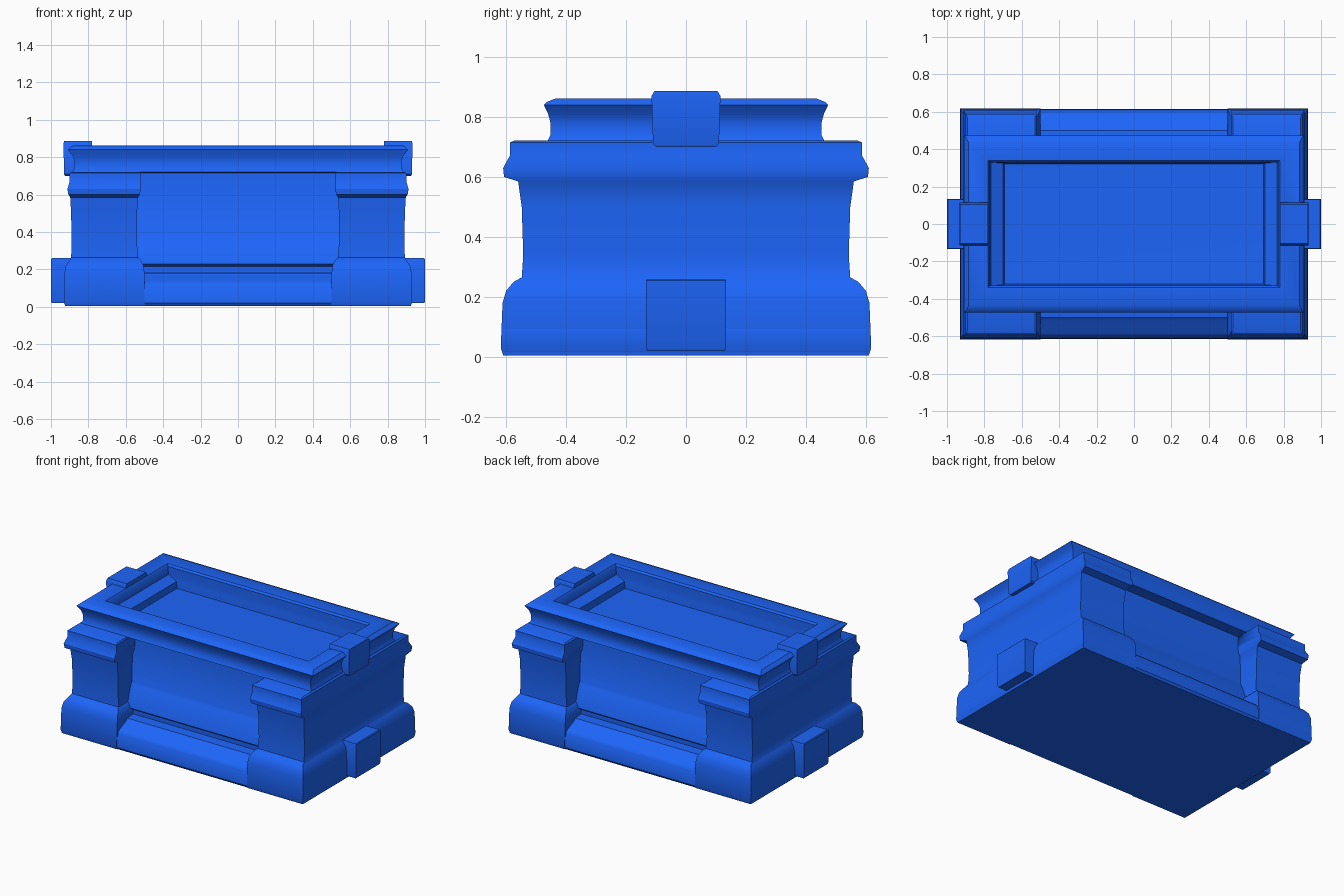
import bpy, bmesh


def finish(name, bm, angle=0.6):
    bmesh.ops.recalc_face_normals(bm, faces=bm.faces)
    me = bpy.data.meshes.new(name)
    bm.to_mesh(me)
    bm.free()
    ob = bpy.data.objects.new(name, me)
    bpy.context.collection.objects.link(ob)
    ob.data.materials.append(stone)
    bpy.ops.object.select_all(action='DESELECT')
    ob.select_set(True)
    bpy.context.view_layer.objects.active = ob
    bpy.ops.object.shade_smooth_by_angle(angle=angle)
    return ob


def loft(name, rings):
    """Stack of rectangles (x0, x1, half_y, z), capped at both ends."""
    bm = bmesh.new()
    prev = first = None
    for x0, x1, hy, z in rings:
        cur = [bm.verts.new(p) for p in
               ((x0, -hy, z), (x1, -hy, z), (x1, hy, z), (x0, hy, z))]
        if prev:
            for i in range(4):
                j = (i + 1) % 4
                bm.faces.new((prev[i], prev[j], cur[j], cur[i]))
        else:
            first = cur
        prev = cur
    bm.faces.new(first[::-1])
    bm.faces.new(prev)
    return finish(name, bm)


def extrude_x(name, profile, hx, side):
    """Closed (y, z) profile swept along x, on the front or back."""
    bm = bmesh.new()
    a = [bm.verts.new((-hx, side * y, z)) for y, z in profile]
    f = bm.faces.new(a)
    r = bmesh.ops.extrude_face_region(bm, geom=[f])
    vs = [g for g in r['geom'] if isinstance(g, bmesh.types.BMVert)]
    bmesh.ops.translate(bm, verts=vs, vec=(2 * hx, 0, 0))
    return finish(name, bm)


stone = bpy.data.materials.new("blue_stone")
stone.diffuse_color = (0.012, 0.13, 0.95, 1)

# Bottom plinth
loft("plinth", [(-x, x, y, z) for x, y, z in (
    (0.92, 0.605, 0.005), (0.93, 0.615, 0.02), (0.93, 0.612, 0.09),
    (0.92, 0.59, 0.125))])

# Hollow that clears the end blocks inside the basin
cutter = loft("basin_cutter", [(-0.73, 0.73, 0.36, 0.6), (-0.73, 0.73, 0.36, 1.0)])
cutter.hide_render = True
cutter.hide_viewport = True

# End blocks with foot, shaft and cornice: (inner x, outer x, half y, z)
END = [(0.50, 0.925, 0.61, 0.005), (0.50, 0.93, 0.618, 0.03),
       (0.50, 0.928, 0.612, 0.18), (0.505, 0.92, 0.60, 0.22),
       (0.52, 0.90, 0.575, 0.25), (0.535, 0.892, 0.548, 0.265),
       (0.54, 0.89, 0.543, 0.34), (0.54, 0.892, 0.548, 0.50),
       (0.535, 0.897, 0.56, 0.585), (0.525, 0.907, 0.607, 0.60),
       (0.52, 0.912, 0.61, 0.63), (0.52, 0.90, 0.588, 0.67),
       (0.52, 0.90, 0.588, 0.715), (0.53, 0.89, 0.57, 0.722)]
for s, label in ((1, "right"), (-1, "left")):
    block = loft(label + "_end_block",
                 [(s * a, s * b, y, z) for a, b, y, z in END])
    m = block.modifiers.new("hollow", 'BOOLEAN')
    m.object = cutter
    m.operation = 'DIFFERENCE'
    m.solver = 'EXACT'

    # Foot block and top bracket at the middle of each end
    loft(label + "_foot_block", [(s * 0.82, s * 0.995, 0.13, 0.02),
                                 (s * 0.82, s * 1.0, 0.133, 0.03),
                                 (s * 0.82, s * 1.0, 0.133, 0.255),
                                 (s * 0.82, s * 0.995, 0.13, 0.26)])
    loft(label + "_top_bracket", [(s * 0.84, s * 0.925, 0.10, 0.70),
                                  (s * 0.80, s * 0.93, 0.11, 0.71),
                                  (s * 0.78, s * 0.933, 0.115, 0.87),
                                  (s * 0.78, s * 0.93, 0.105, 0.887)])

# Recessed panels with a sloping sill, front and back
PANEL = [(0.24, 0.10), (0.605, 0.10), (0.60, 0.12), (0.585, 0.135),
         (0.515, 0.165), (0.50, 0.18), (0.435, 0.185), (0.435, 0.215),
         (0.455, 0.23), (0.45, 0.25), (0.40, 0.37), (0.39, 0.385),
         (0.39, 0.73), (0.35, 0.73), (0.35, 0.60), (0.24, 0.60)]
for s, label in ((-1, "front"), (1, "back")):
    extrude_x(label + "_panel", PANEL, 0.545, s)

# Moulded rim, inner ledge and sunken basin floor
loft("rim_and_basin", [(-x, x, y, z) for x, y, z in (
    (0.70, 0.36, 0.715), (0.885, 0.462, 0.72), (0.875, 0.452, 0.74),
    (0.875, 0.452, 0.78), (0.885, 0.46, 0.81), (0.91, 0.474, 0.84),
    (0.90, 0.465, 0.85), (0.885, 0.435, 0.862), (0.78, 0.34, 0.858),
    (0.77, 0.33, 0.845), (0.765, 0.33, 0.79), (0.70, 0.325, 0.76),
    (0.69, 0.32, 0.69), (0.67, 0.305, 0.675), (0.53, 0.225, 0.665),
    (0.52, 0.22, 0.65), (0.515, 0.215, 0.20))])
